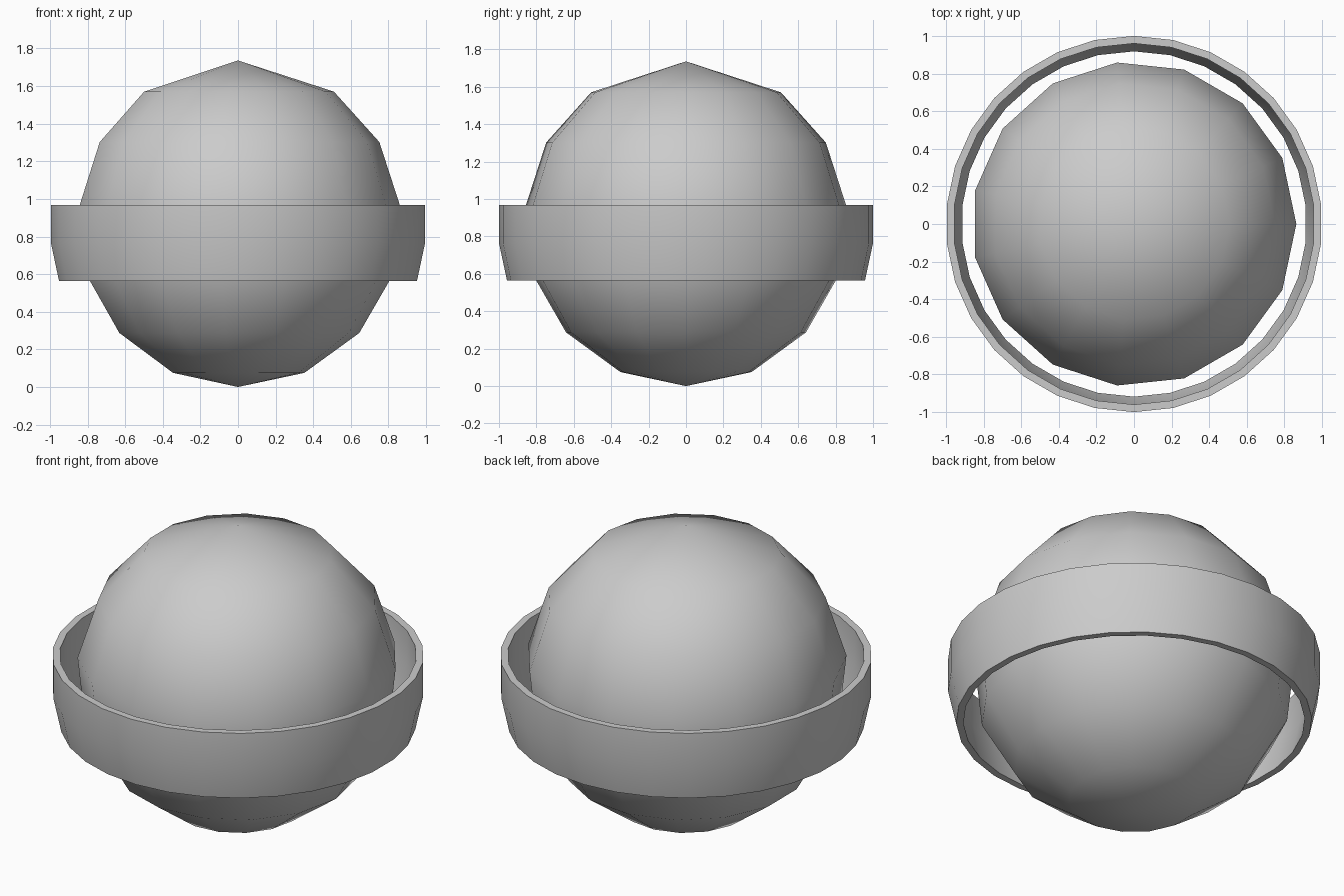
import bpy, bmesh
from math import sin, cos, radians, pi

if "Cube" in bpy.data.objects:
    bpy.data.objects.remove(bpy.data.objects["Cube"])


def lathe(name, profile, sides, start, closed, angle):
    """Revolve (radius, z) points round z; radius 0 gives a pole."""
    bm = bmesh.new()
    rings = []
    for r, z in profile:
        if r == 0:
            rings.append([bm.verts.new((0, 0, z))] * sides)
        else:
            rings.append([bm.verts.new((r * cos(start + 2 * pi * i / sides),
                                        r * sin(start + 2 * pi * i / sides), z))
                          for i in range(sides)])
    pairs = list(zip(rings, rings[1:]))
    if closed:
        pairs.append((rings[-1], rings[0]))
    for a, b in pairs:
        for i in range(sides):
            j = (i + 1) % sides
            corners = list(dict.fromkeys((a[i], a[j], b[j], b[i])))
            bm.faces.new(corners)
    bmesh.ops.recalc_face_normals(bm, faces=bm.faces)
    mesh = bpy.data.meshes.new(name)
    bm.to_mesh(mesh)
    bm.free()
    ob = bpy.data.objects.new(name, mesh)
    bpy.context.collection.objects.link(ob)
    bpy.ops.object.select_all(action='DESELECT')
    ob.select_set(True)
    bpy.context.view_layer.objects.active = ob
    bpy.ops.object.shade_smooth_by_angle(angle=radians(angle))
    return ob


# Ball: 24 degree steps up from the bottom pole, ending in a shallow cone
R = 0.868
ball = [(0, 0)]
ball += [(R * sin(radians(a)), R - R * cos(radians(a))) for a in range(24, 145, 24)]
ball += [(0, 2 * R)]
lathe("ball", ball, 15, 0, False, 60)

# Open band around the ball, tapering in below its middle
band = [(1.0, 0.968), (1.0, 0.765), (0.957, 0.564),
        (0.918, 0.564), (0.96, 0.765), (0.96, 0.968)]
lathe("band", band, 30, radians(6), True, 40)
